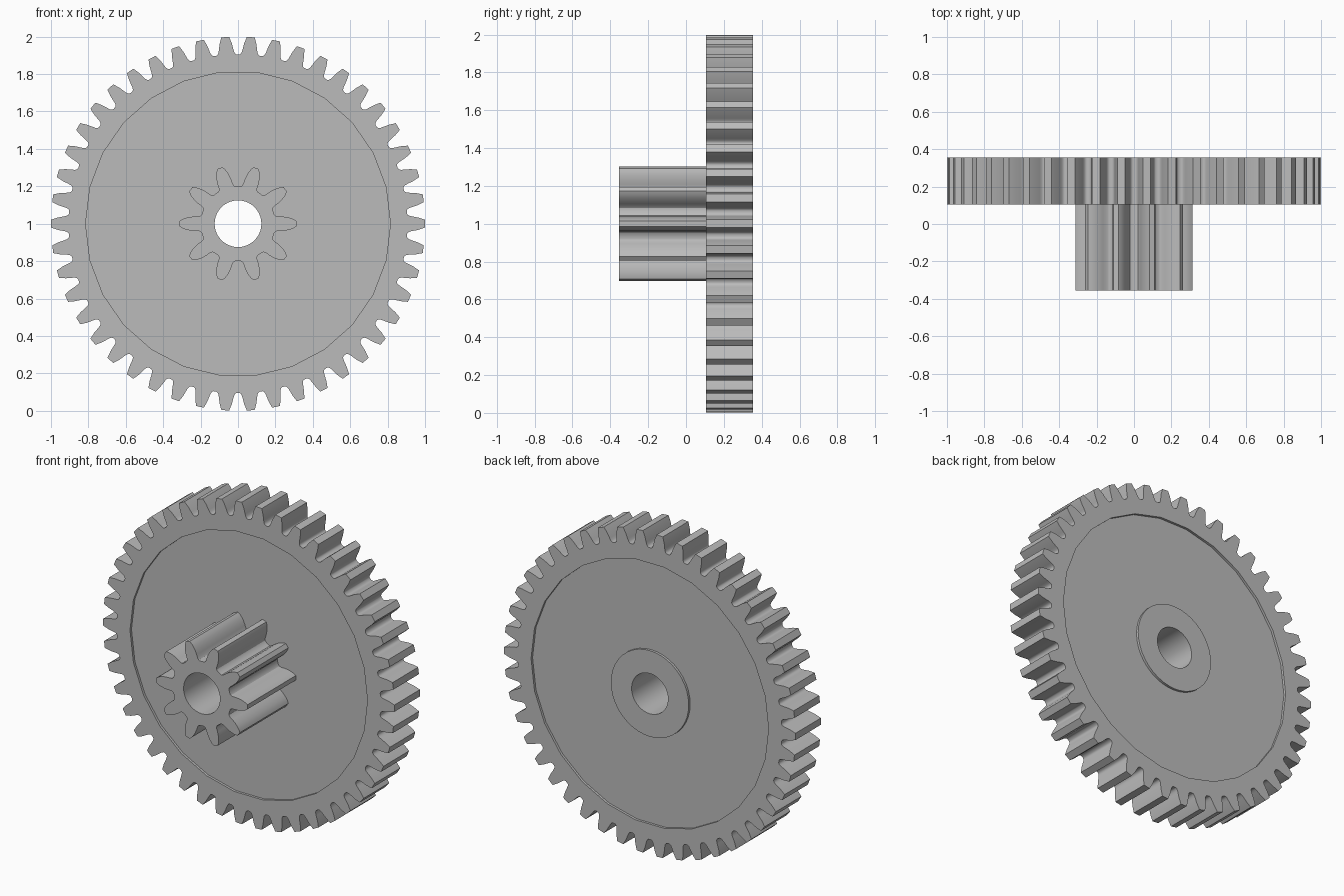
import bpy
import bmesh
from math import cos, sin, pi, radians

default = bpy.data.objects.get("Cube")
if default:
    bpy.data.objects.remove(default, do_unlink=True)

CENTRE_Z = 1.0
BORE = 0.125

grey = bpy.data.materials.new("plain grey")
grey.use_nodes = True
grey.diffuse_color = (0.5, 0.5, 0.5, 1)
grey.node_tree.nodes["Principled BSDF"].inputs["Base Color"].default_value = (0.5, 0.5, 0.5, 1)


def circle(radius, sides):
    """Regular polygon as (radius, angle) pairs."""
    return [(radius, 2 * pi * i / sides) for i in range(sides)]


def toothed(teeth, flank):
    """Gear outline; flank lists (radius, half angle) from root to tip."""
    tooth = [(r, -a) for r, a in flank] + [(r, a) for r, a in reversed(flank)]
    return [(r, a + 2 * pi * t / teeth) for t in range(teeth) for r, a in tooth]


def plate(name, outer, inner, front, back):
    """Extrude the area between two outlines along y."""
    bm = bmesh.new()
    for outline in (outer, inner):
        vs = [bm.verts.new((r * cos(a), front, CENTRE_Z + r * sin(a))) for r, a in outline]
        for i, v in enumerate(vs):
            bm.edges.new((v, vs[(i + 1) % len(vs)]))
    bmesh.ops.triangle_fill(bm, edges=bm.edges[:], use_beauty=True, normal=(0, -1, 0))
    result = bmesh.ops.extrude_face_region(bm, geom=bm.faces[:], use_keep_orig=True)
    moved = [g for g in result["geom"] if isinstance(g, bmesh.types.BMVert)]
    bmesh.ops.translate(bm, verts=moved, vec=(0, back - front, 0))
    bmesh.ops.recalc_face_normals(bm, faces=bm.faces[:])
    mesh = bpy.data.meshes.new(name)
    bm.to_mesh(mesh)
    bm.free()
    mesh.materials.append(grey)
    obj = bpy.data.objects.new(name, mesh)
    bpy.context.collection.objects.link(obj)
    bpy.ops.object.select_all(action="DESELECT")
    obj.select_set(True)
    bpy.context.view_layer.objects.active = obj
    bpy.ops.object.shade_smooth_by_angle(angle=radians(30))
    return obj


bore = circle(BORE, 40)

# Toothed rim of the large wheel
rim_flank = [(0.905, 0.060), (0.909, 0.052), (0.918, 0.046), (0.932, 0.042),
             (0.965, 0.034), (1.0, 0.021)]
plate("wheel_rim", toothed(46, rim_flank), circle(0.815, 26), 0.105, 0.355)

# Slightly recessed web inside the rim
plate("wheel_web", circle(0.825, 26), bore, 0.12, 0.34)

# Raised ring around the bore at the back
plate("back_hub", circle(0.267, 40), bore, 0.34, 0.355)

# Small pinion at the front
pinion_flank = [(0.2, 0.25), (0.204, 0.21), (0.215, 0.18), (0.235, 0.165),
                (0.26, 0.14), (0.28, 0.112), (0.298, 0.082), (0.313, 0.045)]
plate("pinion", toothed(10, pinion_flank), bore, -0.355, 0.12)
